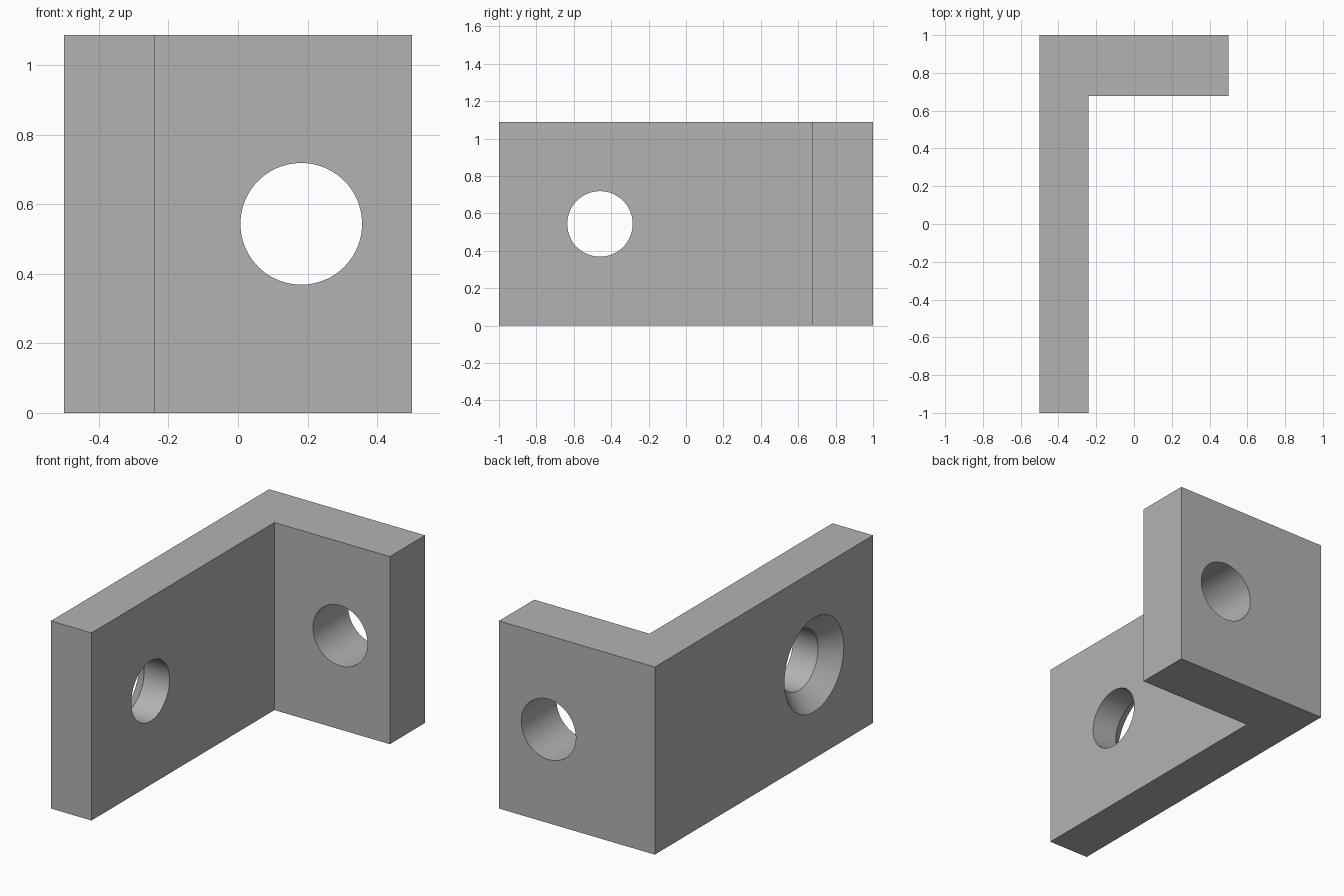
import bpy
import bmesh
from math import pi, radians
from mathutils import Matrix

cube = bpy.data.objects.get("Cube")
if cube:
    bpy.data.objects.remove(cube, do_unlink=True)

HEIGHT = 1.088
MID = HEIGHT / 2
HOLE_R = 0.175
SINK_R = 0.272
SINK_DEPTH = SINK_R - HOLE_R

# Material
grey = bpy.data.materials.new("plain_grey")
grey.use_nodes = True
colour = (0.45, 0.45, 0.45, 1)
grey.diffuse_color = colour
grey.node_tree.nodes["Principled BSDF"].inputs["Base Color"].default_value = colour


def make_object(name, bm):
    bmesh.ops.recalc_face_normals(bm, faces=bm.faces)
    mesh = bpy.data.meshes.new(name)
    bm.to_mesh(mesh)
    bm.free()
    mesh.materials.append(grey)
    obj = bpy.data.objects.new(name, mesh)
    bpy.context.collection.objects.link(obj)
    return obj


def round_cutter(name, r1, r2, depth, location, axis):
    """Cylinder or cone along the x or y axis, centred on location."""
    turn = Matrix.Rotation(pi / 2, 4, "Y" if axis == "x" else "X")
    bm = bmesh.new()
    bmesh.ops.create_cone(bm, cap_ends=True, segments=96, radius1=r1, radius2=r2,
                          depth=depth, matrix=Matrix.Translation(location) @ turn)
    obj = make_object(name, bm)
    obj.hide_render = True
    return obj


# L-shaped bracket body
bm = bmesh.new()
outline = [(-0.5, -1), (-0.24, -1), (-0.24, 0.677), (0.5, 0.677), (0.5, 1), (-0.5, 1)]
base = bm.faces.new([bm.verts.new((x, y, 0)) for x, y in outline])
wall = bmesh.ops.extrude_face_region(bm, geom=[base])["geom"]
bmesh.ops.translate(bm, vec=(0, 0, HEIGHT),
                    verts=[v for v in wall if isinstance(v, bmesh.types.BMVert)])
bracket = make_object("angle_bracket", bm)

# Bolt holes, and a 45 degree countersink on the outer side of the long leg
LIP = 0.02
cutters = [
    round_cutter("short_leg_hole", HOLE_R, HOLE_R, 0.6, (0.182, 0.84, MID), "y"),
    round_cutter("long_leg_hole", HOLE_R, HOLE_R, 0.5, (-0.37, -0.46, MID), "x"),
    round_cutter("countersink", SINK_R + LIP, HOLE_R - LIP, SINK_DEPTH + 2 * LIP,
                 (-0.5 + SINK_DEPTH / 2, -0.46, MID), "x"),
]
bpy.context.view_layer.objects.active = bracket
for cutter in cutters:
    cut = bracket.modifiers.new(cutter.name, "BOOLEAN")
    cut.operation = "DIFFERENCE"
    cut.solver = "EXACT"
    cut.object = cutter
    bpy.ops.object.modifier_apply(modifier=cut.name)
    bpy.data.objects.remove(cutter, do_unlink=True)

# Smooth hole walls with sharp edges
bpy.ops.object.select_all(action="DESELECT")
bracket.select_set(True)
bpy.ops.object.shade_smooth_by_angle(angle=radians(30))
